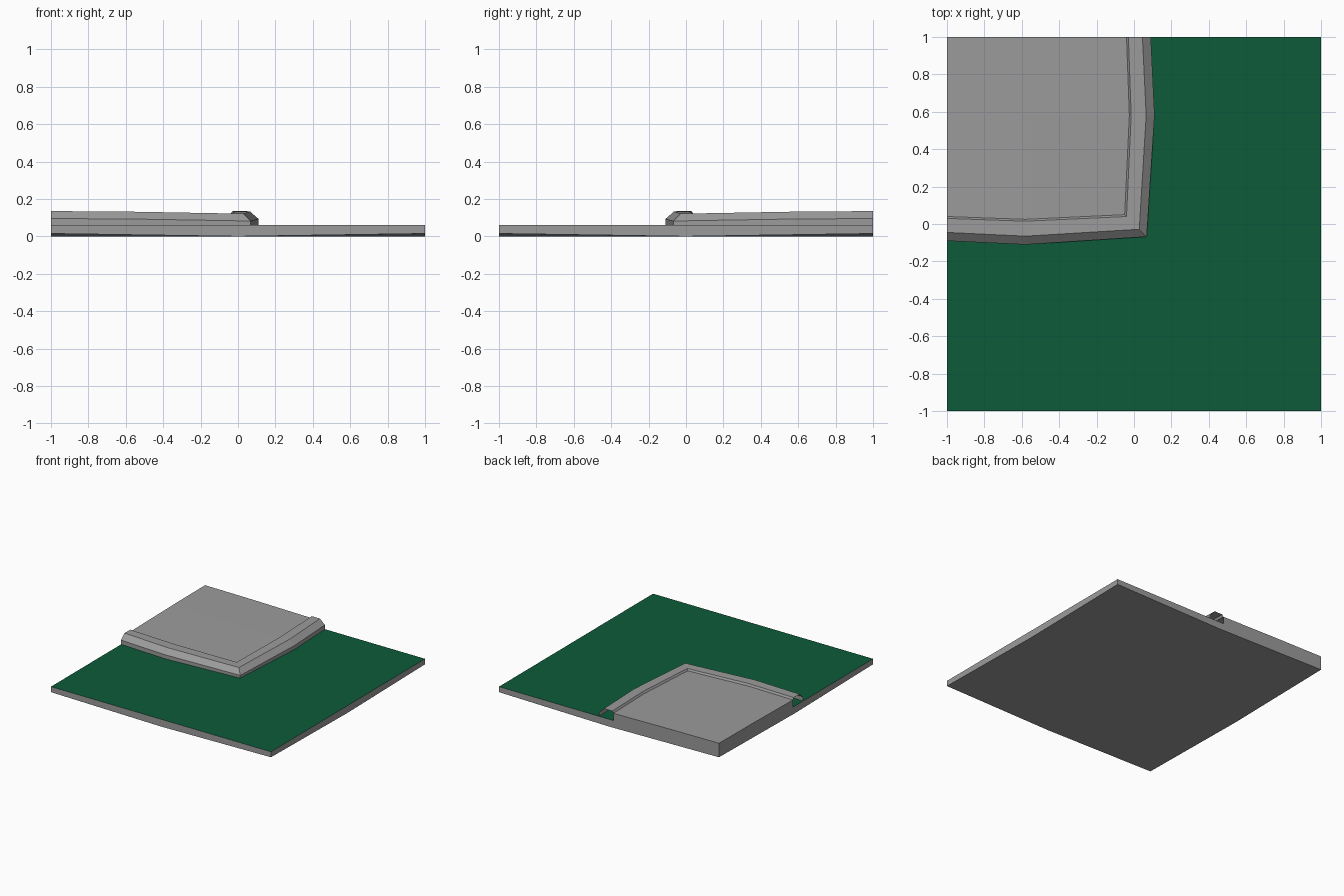
import bpy, bmesh

if "Cube" in bpy.data.objects:
    bpy.data.objects.remove(bpy.data.objects["Cube"])

def material(name, rgb):
    m = bpy.data.materials.new(name)
    m.diffuse_color = (*rgb, 1.0)
    m.use_nodes = True
    m.node_tree.nodes["Principled BSDF"].inputs["Base Color"].default_value = m.diffuse_color
    return m

GRAY = material("concrete_gray", (0.33, 0.33, 0.33))
GREEN = material("grass_green", (0.004, 0.105, 0.042))

def make_object(name, bm, mats):
    bm.normal_update()
    mesh = bpy.data.meshes.new(name)
    bm.to_mesh(mesh)
    bm.free()
    for m in mats:
        mesh.materials.append(m)
    ob = bpy.data.objects.new(name, mesh)
    bpy.context.collection.objects.link(ob)
    return ob

def grid_faces(bm, rows):
    """Skin a table of points with quads."""
    vs = [[bm.verts.new(p) for p in row] for row in rows]
    for a, b in zip(vs, vs[1:]):
        for i in range(len(a) - 1):
            bm.faces.new((a[i], a[i + 1], b[i + 1], b[i]))
    return vs

GROUND = 0.06

# Ground tile: flat green top, gray sides, underside lifted at the four corners
bm = bmesh.new()
steps = (-1, 0, 1)
low = grid_faces(bm, [[(x, y, 0.015 * abs(x * y)) for x in steps] for y in steps])
ring = low[0] + [low[1][2]] + low[2][::-1] + [low[1][0]]
high = [bm.verts.new((v.co.x, v.co.y, GROUND)) for v in ring]
for i in range(8):
    j = (i + 1) % 8
    bm.faces.new((ring[i], ring[j], high[j], high[i]))
top = bm.faces.new(high)
bmesh.ops.recalc_face_normals(bm, faces=bm.faces)
top.material_index = 1
make_object("ground_tile", bm, [GRAY, GREEN])

# Curb: open shell bulging midway and dipping at the corner
# each profile point: (offset, height) at the far end, the bulge and the corner
profile = [
    ((0.09, GROUND), (0.11, GROUND), (0.068, GROUND)),
    ((0.09, 0.095), (0.11, 0.093), (0.068, 0.082)),
    ((0.045, 0.135), (0.065, 0.132), (0.028, 0.121)),
    ((-0.03, 0.135), (-0.015, 0.132), (-0.04, 0.121)),
    ((-0.04, 0.119), (-0.025, 0.116), (-0.05, 0.108)),
]
rows = []
for end, mid, cor in profile:
    right = [(end[0], 1, end[1]), (mid[0], 0.58, mid[1])]
    front = [(-y, -x, z) for x, y, z in reversed(right)]
    rows.append(right + [(cor[0], -cor[0], cor[1])] + front)
bm = bmesh.new()
grid_faces(bm, rows)
bm.normal_update()
if sum(f.normal.z for f in bm.faces) < 0:
    bmesh.ops.reverse_faces(bm, faces=bm.faces)
make_object("curb", bm, [GRAY])

# Pavement: slab inside the curb, rising gently away from the corner
edge = rows[-1]
rise = (0.011, 0.008, 0.0)
right_x = [p[0] for p in edge[:3]]
levels = (1, 0.58, 0.05)
table = []
for i, y in enumerate(levels):
    row = []
    for j, t in enumerate(levels):
        x = right_x[i] if j == 2 else -t
        yy = -right_x[j] if i == 2 else y
        row.append((x, yy, 0.108 + rise[i] + rise[j]))
    table.append(row)
bm = bmesh.new()
vs = grid_faces(bm, table)
# outer side walls down to the ground tile
border = vs[0][::-1] + [vs[1][0], vs[2][0]]
foot = [bm.verts.new((v.co.x, v.co.y, GROUND)) for v in border]
for i in range(len(border) - 1):
    bm.faces.new((border[i], border[i + 1], foot[i + 1], foot[i]))
bmesh.ops.recalc_face_normals(bm, faces=bm.faces)
bm.normal_update()
if sum(f.normal.z for f in bm.faces) < 0:
    bmesh.ops.reverse_faces(bm, faces=bm.faces)
make_object("pavement", bm, [GRAY])
